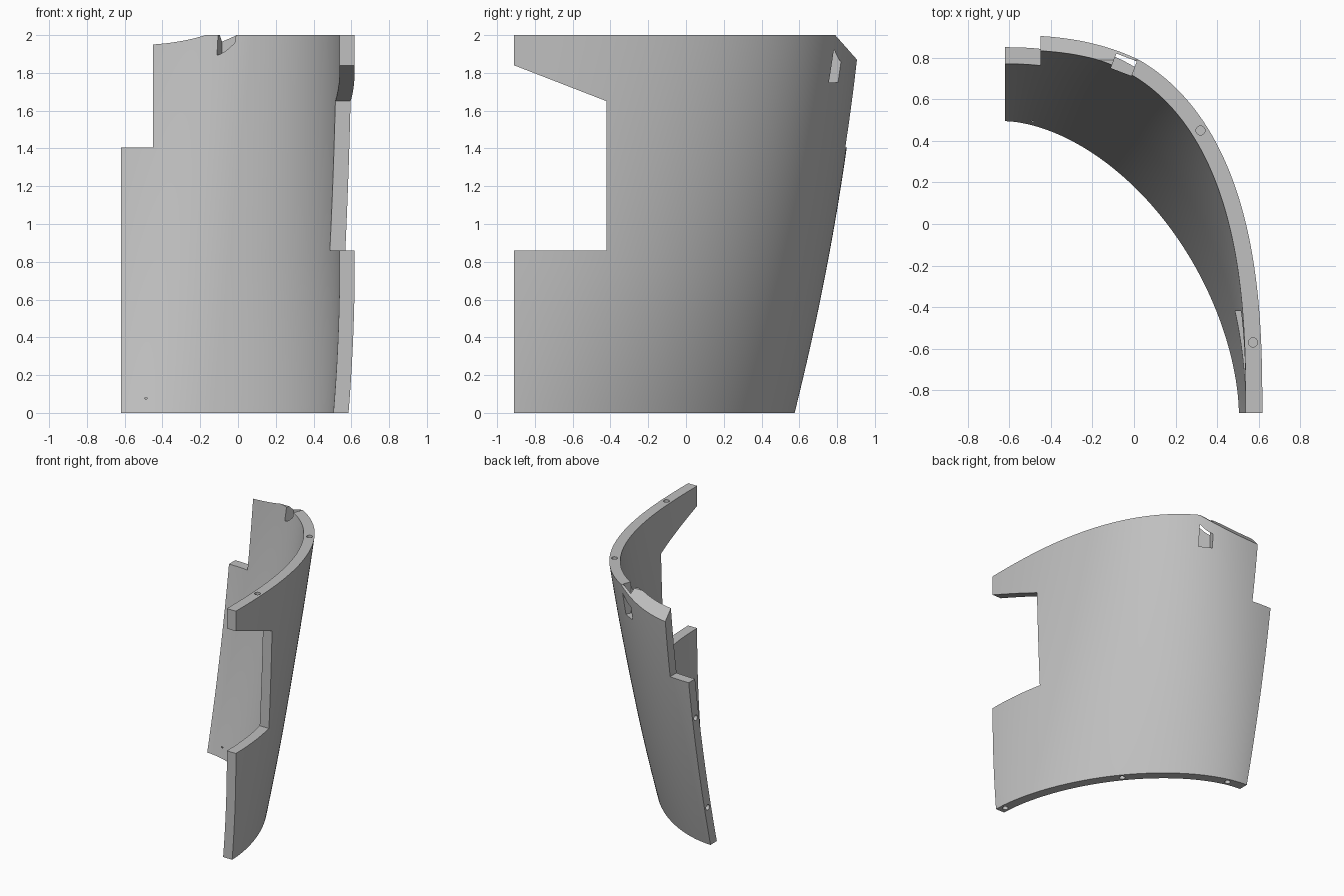
import bpy, bmesh, math
from mathutils import Matrix, Vector

cube = bpy.data.objects.get("Cube")
if cube:
    bpy.data.objects.remove(cube, do_unlink=True)

CX, CY, HEIGHT, WALL = -0.62, -0.91, 2.0, 0.08
COLS, ROWS = 72, 40

grey = bpy.data.materials.new("light grey")
grey.use_nodes = True
grey.diffuse_color = (0.53, 0.53, 0.53, 1)
grey.node_tree.nodes["Principled BSDF"].inputs["Base Color"].default_value = (0.53, 0.53, 0.53, 1)


def wall_point(t, z, inset):
    """Point on the quarter superellipse at height z, pushed inwards by inset."""
    a = 1.238 - 0.033 * max(0, 1 - z / 0.8) ** 2
    b = 1.485 + 0.25 * z - 0.038 * z * z
    n = 1.75 + 0.28 * z + 0.08 * z * z
    c, s = max(0, math.cos(t)), max(0, math.sin(t))
    if c < 1e-6:
        c = 0
    u, v = c ** (2 / n), s ** (2 / n)
    normal = Vector((u ** (n - 1) / a, v ** (n - 1) / b)).normalized()
    return Vector((CX + a * u - normal.x * inset, CY + b * v - normal.y * inset, z))


def make_object(name, bm):
    bmesh.ops.recalc_face_normals(bm, faces=bm.faces[:])
    mesh = bpy.data.meshes.new(name)
    bm.to_mesh(mesh)
    bm.free()
    mesh.materials.append(grey)
    obj = bpy.data.objects.new(name, mesh)
    bpy.context.collection.objects.link(obj)
    return obj


def box(name, centre, size, turn=0):
    bm = bmesh.new()
    m = Matrix.Translation(centre) @ Matrix.Rotation(turn, 4, 'Z') @ Matrix.Diagonal((*size, 1))
    bmesh.ops.create_cube(bm, size=1, matrix=m)
    return make_object(name, bm)


def side_prism(name, profile, x0, x1):
    """Extrude a y-z outline along x."""
    bm = bmesh.new()
    face = bm.faces.new([bm.verts.new((x0, y, z)) for y, z in profile])
    new = bmesh.ops.extrude_face_region(bm, geom=[face])["geom"]
    bmesh.ops.translate(bm, vec=(x1 - x0, 0, 0),
                        verts=[g for g in new if isinstance(g, bmesh.types.BMVert)])
    return make_object(name, bm)


def pin_hole(name, centre, along_x=False):
    bm = bmesh.new()
    m = Matrix.Translation(centre)
    if along_x:
        m = m @ Matrix.Rotation(math.pi / 2, 4, 'Y')
    bmesh.ops.create_cone(bm, cap_ends=True, segments=20, radius1=0.022,
                          radius2=0.022, depth=0.16, matrix=m)
    return make_object(name, bm)


# Curved panel: outer and inner skins joined round the rim
bm = bmesh.new()
skins = []
for inset in (0, WALL):
    skins.append([[bm.verts.new(wall_point(math.pi / 2 * i / COLS, HEIGHT * j / ROWS, inset))
                   for i in range(COLS + 1)] for j in range(ROWS + 1)])
for grid in skins:
    for j in range(ROWS):
        for i in range(COLS):
            bm.faces.new((grid[j][i], grid[j][i + 1], grid[j + 1][i + 1], grid[j + 1][i]))
outer, inner = skins
for j in (0, ROWS):
    for i in range(COLS):
        bm.faces.new((outer[j][i], outer[j][i + 1], inner[j][i + 1], inner[j][i]))
for i in (0, COLS):
    for j in range(ROWS):
        bm.faces.new((outer[j][i], outer[j + 1][i], inner[j + 1][i], inner[j][i]))
panel = make_object("curved_panel", bm)

# Openings: side window, corner notch, sloped rear rim and clip slot
cutters = [
    side_prism("window_cutter", [(-0.42, 0.86), (-0.42, 1.65), (-1.0, 1.875), (-1.0, 0.86)], 0.2, 1),
    box("notch_cutter", (-0.65, 0.8, 1.805), (0.4, 0.8, 0.8)),
    side_prism("rim_cutter", [(0.74, 2.0565), (1.0, 1.763), (1.0, 2.1)], -0.9, 0.6),
    box("slot_cutter", (-0.049, 0.767, 1.95), (0.105, 0.075, 0.4), math.radians(-21)),
]

# Pin holes in the top rim, bottom rim and rear edge
for x, y in ((0.32, 0.45), (0.573, -0.57)):
    cutters.append(pin_hole("top_hole_cutter", (x, y, HEIGHT)))
for t in (0.06, 0.78, 1.41):
    cutters.append(pin_hole("bottom_hole_cutter", wall_point(t, 0, WALL / 2)))
for z in (0.315, 1.09):
    cutters.append(pin_hole("edge_hole_cutter", wall_point(math.pi / 2, z, WALL / 2), True))

bpy.ops.object.select_all(action='DESELECT')
panel.select_set(True)
bpy.context.view_layer.objects.active = panel
for cutter in cutters:
    cutter.hide_render = True
    mod = panel.modifiers.new(cutter.name, 'BOOLEAN')
    mod.operation = 'DIFFERENCE'
    mod.solver = 'EXACT'
    mod.object = cutter
    bpy.ops.object.modifier_apply(modifier=mod.name)
for cutter in cutters:
    bpy.data.objects.remove(cutter, do_unlink=True)

bpy.ops.object.shade_smooth_by_angle(angle=math.radians(30))
